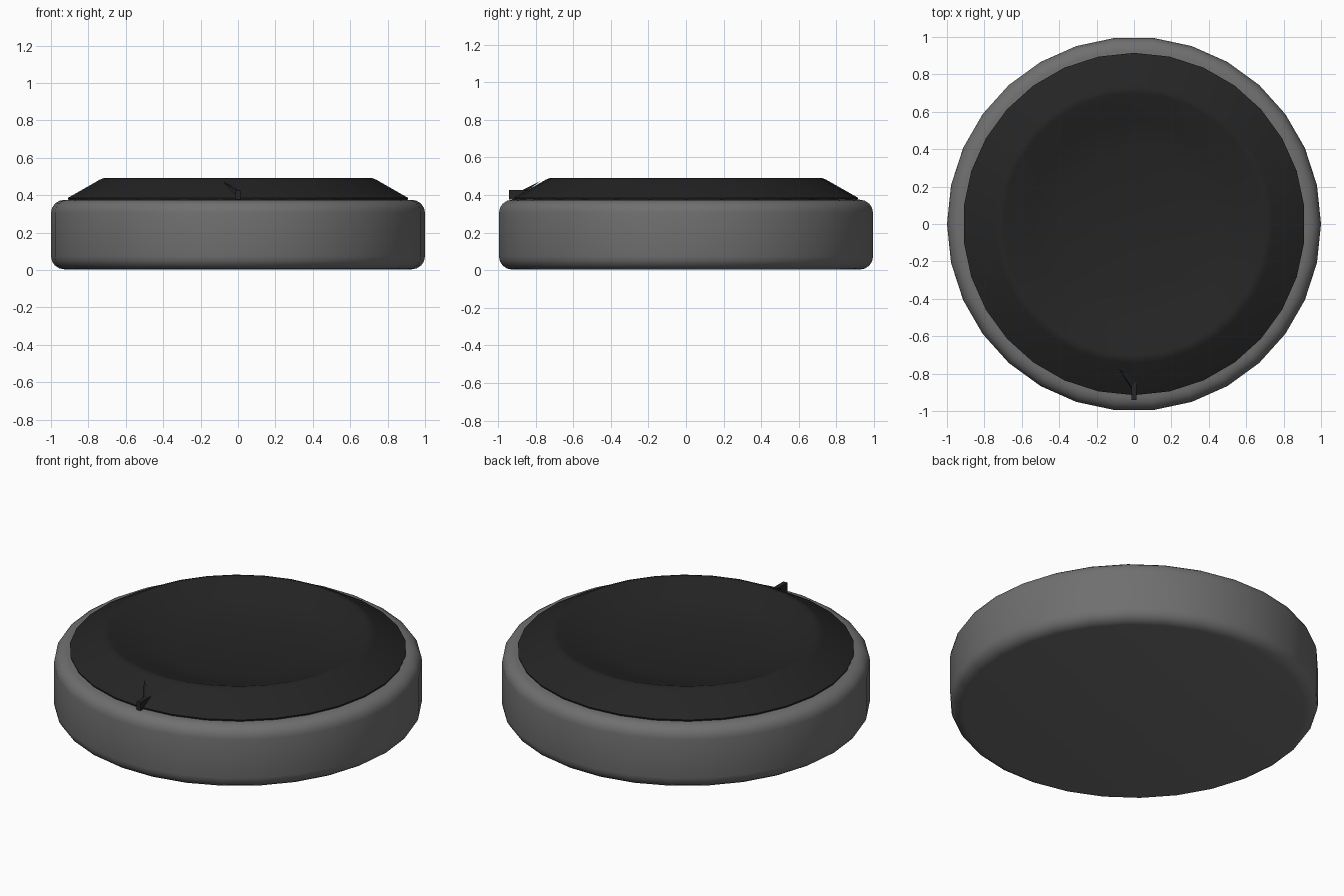
import bpy, bmesh
from math import cos, sin, pi, radians

cube = bpy.data.objects.get("Cube")
if cube:
    bpy.data.objects.remove(cube, do_unlink=True)


def material(name, value):
    m = bpy.data.materials.new(name)
    m.use_nodes = True
    colour = (value, value, value, 1)
    m.diffuse_color = colour
    m.node_tree.nodes["Principled BSDF"].inputs["Base Color"].default_value = colour
    return m


grey = material("mid grey", 0.16)
black = material("soft black", 0.018)


def finish(name, bm, mat, smooth):
    bmesh.ops.recalc_face_normals(bm, faces=bm.faces)
    mesh = bpy.data.meshes.new(name)
    bm.to_mesh(mesh)
    bm.free()
    obj = bpy.data.objects.new(name, mesh)
    bpy.context.collection.objects.link(obj)
    mesh.materials.append(mat)
    if smooth:
        bpy.ops.object.select_all(action="DESELECT")
        obj.select_set(True)
        bpy.context.view_layer.objects.active = obj
        bpy.ops.object.shade_smooth_by_angle(angle=radians(smooth))
    return obj


def lathe(name, profile, mat, turn=0, sides=30, smooth=35):
    """Closed round solid from (radius, height) points, bottom to top."""
    bm = bmesh.new()
    rings = [[bm.verts.new((r * cos(turn + 2 * pi * i / sides),
                            r * sin(turn + 2 * pi * i / sides), z))
              for i in range(sides)] for r, z in profile]
    for low, high in zip(rings, rings[1:]):
        for i in range(sides):
            j = (i + 1) % sides
            bm.faces.new((low[i], low[j], high[j], high[i]))
    bm.faces.new(rings[0][::-1])
    bm.faces.new(rings[-1])
    return finish(name, bm, mat, smooth)


# Rounded drum body
bevel, bottom, top = 0.07, 0.004, 0.375
arc = [radians(a) for a in (0, 22, 45, 68, 90)]
profile = [(1 - bevel + bevel * sin(a), bottom + bevel - bevel * cos(a)) for a in arc]
profile += [(1 - bevel + bevel * cos(a), top - bevel + bevel * sin(a)) for a in arc]
lathe("body", profile, grey)

# Sloped lid with a dished middle
lid = [(0.91, 0.37), (0.915, 0.385), (0.745, 0.482), (0.722, 0.491),
       (0.70, 0.487), (0.55, 0.432), (0.38, 0.392)]
lathe("dished_lid", lid, black, turn=pi / 30)

# Small indicator block on the front edge
bm = bmesh.new()
bmesh.ops.create_cube(bm, size=1)
for v in bm.verts:
    v.co = (v.co.x * 0.026, -0.885 + v.co.y * 0.11, 0.401 + v.co.z * 0.05)
finish("indicator_block", bm, black, 0)

# Thin slanted pointer reaching up the slope from the block
bm = bmesh.new()
base = [bm.verts.new(p) for p in ((-0.013, -0.87, 0.426), (0.013, -0.84, 0.426),
                                  (-0.013, -0.88, 0.402))]
tip = bm.verts.new((-0.08, -0.775, 0.474))
bm.faces.new(base)
for i in range(3):
    bm.faces.new((base[i], base[(i + 1) % 3], tip))
finish("indicator_pointer", bm, black, 0)
